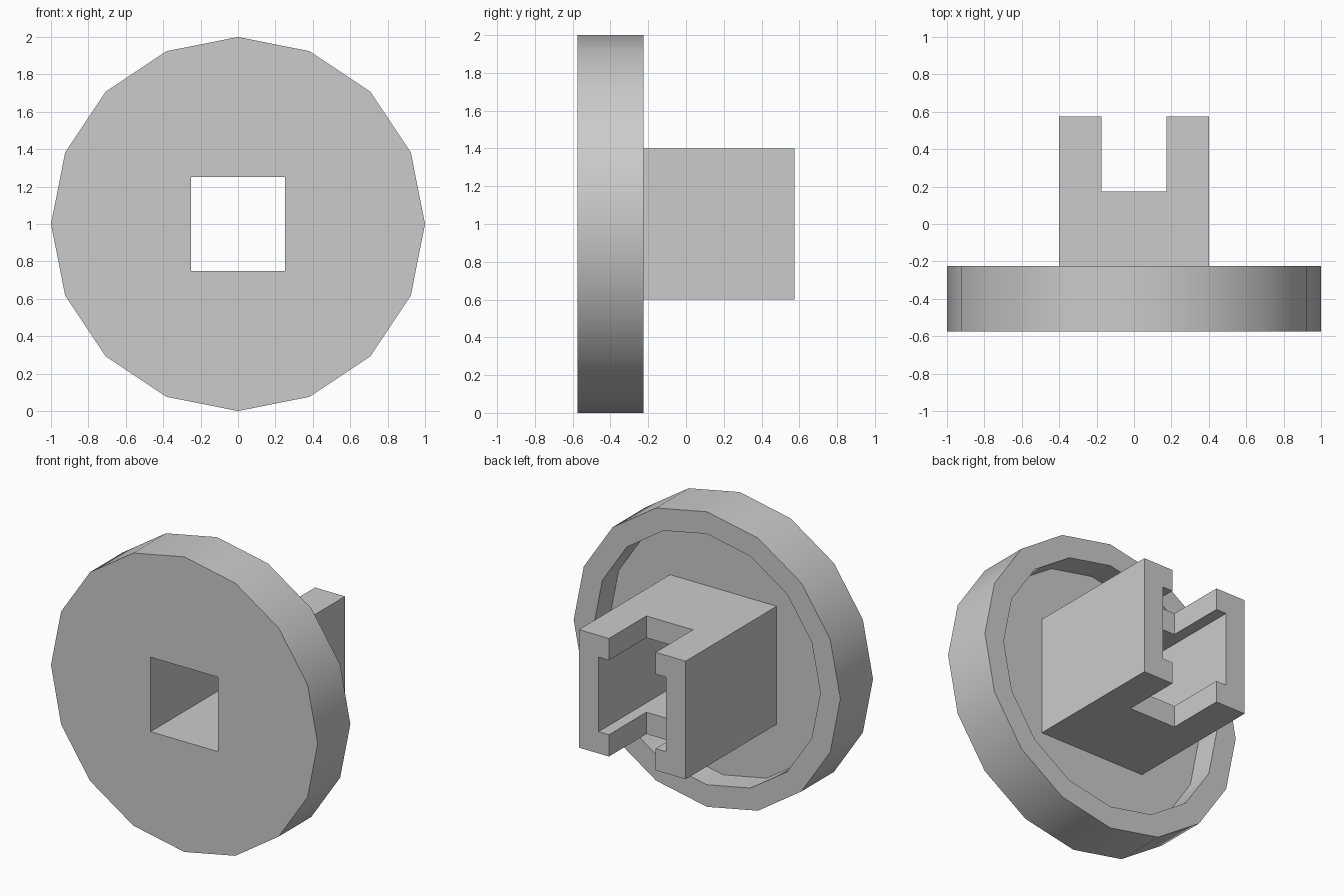
import bpy
from math import pi

cube = bpy.data.objects.get("Cube")
if cube:
    bpy.data.objects.remove(cube, do_unlink=True)

grey = bpy.data.materials.new("plain grey")
grey.use_nodes = True
colour = (0.6, 0.6, 0.6, 1)
grey.diffuse_color = colour
grey.node_tree.nodes["Principled BSDF"].inputs["Base Color"].default_value = colour

CENTRE_Z = 1.0


def finish(obj, name):
    obj.name = name
    obj.data.materials.append(grey)
    bpy.ops.object.transform_apply(location=True, rotation=True, scale=True)
    return obj


def disc(name, radius, y0, y1):
    """Sixteen-sided disc lying along the y axis."""
    bpy.ops.mesh.primitive_cylinder_add(
        vertices=16, radius=radius, depth=y1 - y0,
        location=(0, (y0 + y1) / 2, CENTRE_Z), rotation=(pi / 2, 0, 0))
    return finish(bpy.context.object, name)


def block(name, width, height, y0, y1):
    """Box centred on the disc axis."""
    bpy.ops.mesh.primitive_cube_add(size=1, location=(0, (y0 + y1) / 2, CENTRE_Z))
    obj = bpy.context.object
    obj.scale = (width, y1 - y0, height)
    return finish(obj, name)


def combine(target, other, operation):
    """Apply a boolean and discard the helper."""
    mod = target.modifiers.new(operation.lower(), 'BOOLEAN')
    mod.operation = operation
    mod.solver = 'EXACT'
    mod.object = other
    other.hide_render = True
    bpy.ops.object.select_all(action='DESELECT')
    bpy.context.view_layer.objects.active = target
    target.select_set(True)
    bpy.ops.object.modifier_apply(modifier=mod.name)
    bpy.data.objects.remove(other, do_unlink=True)


# Round head with a recessed back
head = disc("round_head_with_socket", 1.0, -0.575, -0.225)
combine(head, disc("recess_cutter", 0.85, -0.4, 0.0), 'DIFFERENCE')

# Square socket standing out of the recess
combine(head, block("square_socket", 0.8, 0.8, -0.5, 0.575), 'UNION')

# Square bore through everything, and the vertical slot at the open end
combine(head, block("bore_cutter", 0.505, 0.505, -1, 1), 'DIFFERENCE')
combine(head, block("slot_cutter", 0.35, 1.2, 0.175, 1), 'DIFFERENCE')

bpy.ops.object.shade_smooth_by_angle(angle=pi / 6)
